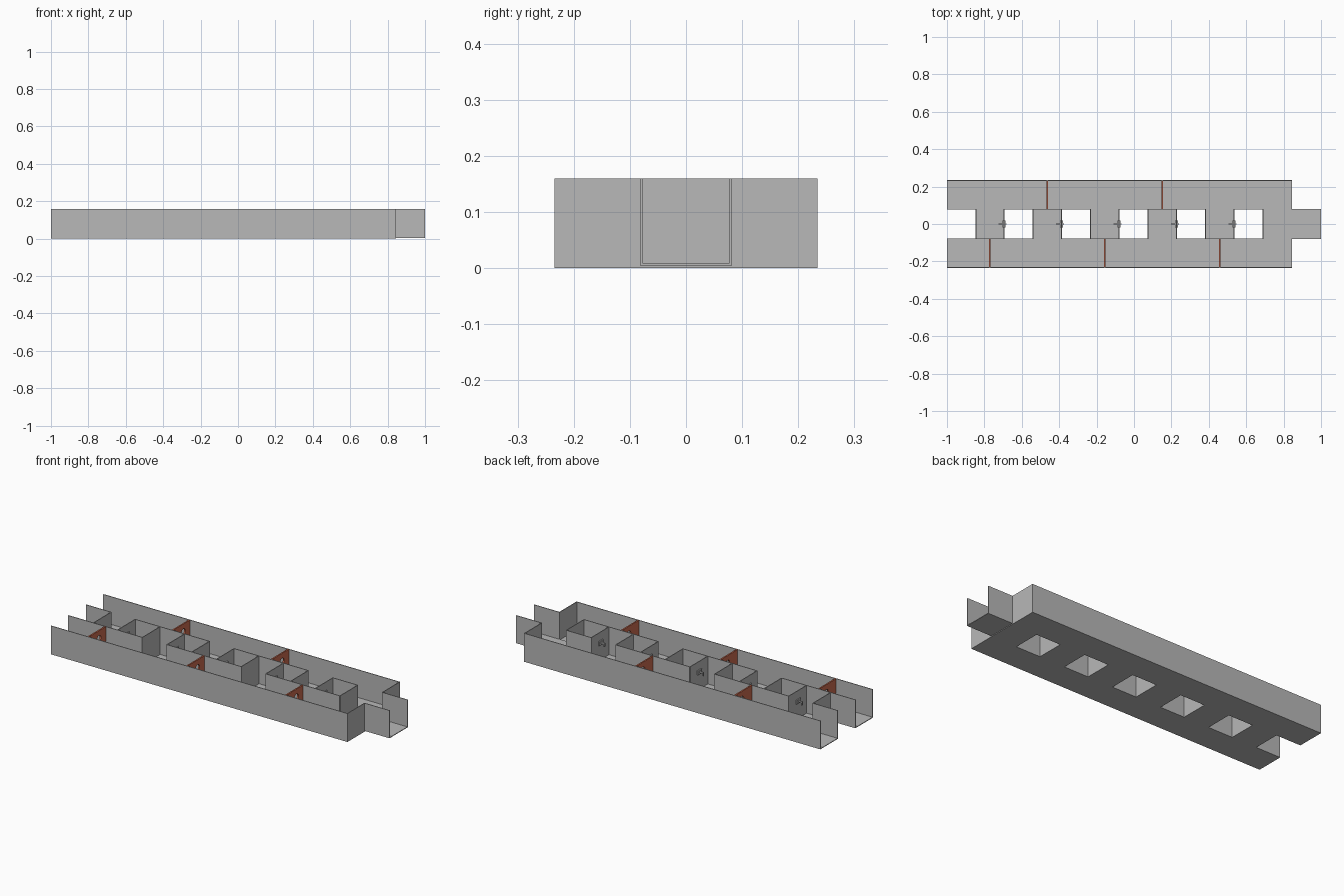
import bpy, bmesh, math
from mathutils import Matrix, Vector

if "Cube" in bpy.data.objects:
    bpy.data.objects.remove(bpy.data.objects["Cube"])

T = 0.004            # sheet thickness
H = 0.16             # wall height
OUT, INN = 0.234, 0.079   # outer and inner wall offsets
L, END, TIP = -1.0, 0.845, 1.0
PITCH, W = 0.3075, 0.155
holes = [(-0.695 + i * PITCH, -0.695 + i * PITCH + W) for i in range(5)]


def material(name, rgb):
    m = bpy.data.materials.new(name)
    m.diffuse_color = (*rgb, 1)
    m.use_nodes = True
    m.node_tree.nodes["Principled BSDF"].inputs["Base Color"].default_value = m.diffuse_color
    return m


GREY = material("sheet_grey", (0.48, 0.48, 0.48))
RUST = material("rust_red", (0.6, 0.15, 0.08))


def finish(name, bm, mat):
    me = bpy.data.meshes.new(name)
    bm.to_mesh(me)
    bm.free()
    me.materials.append(mat)
    ob = bpy.data.objects.new(name, me)
    bpy.context.collection.objects.link(ob)
    return ob


def box(bm, x0, x1, y0, y1, z0, z1):
    c = Vector(((x0 + x1) / 2, (y0 + y1) / 2, (z0 + z1) / 2))
    s = Matrix.Diagonal((x1 - x0, y1 - y0, z1 - z0, 1))
    bmesh.ops.create_cube(bm, size=1, matrix=Matrix.Translation(c) @ s)


def wall_x(bm, x0, x1, y):
    box(bm, x0, x1, y - T / 2, y + T / 2, 0, H)


def wall_y(bm, x, y0, y1):
    box(bm, x - T / 2, x + T / 2, y0, y1, 0, H)


# floor: two long strips joined by bridges between the openings
bm = bmesh.new()
for s in (-1, 1):
    a, b = sorted((s * INN, s * OUT))
    box(bm, L, END, a, b, 0, T)
starts = [L + W] + [h[1] for h in holes]
stops = [h[0] for h in holes] + [END]
for a, b in zip(starts, stops):
    box(bm, a, b, -INN, INN, 0, T)
finish("tray_floor", bm, GREY)

# outer walls and the closed right end
bm = bmesh.new()
for s in (-1, 1):
    wall_x(bm, L, END, s * (OUT - T / 2))
    a, b = sorted((s * INN, s * OUT))
    wall_y(bm, END - T / 2, a, b)
finish("outer_walls", bm, GREY)

# shafts around the openings and the left notch
bm = bmesh.new()
for a, b in holes:
    for s in (-1, 1):
        wall_x(bm, a, b, s * INN)
    wall_y(bm, a, -INN, INN)
    wall_y(bm, b, -INN, INN)
for s in (-1, 1):
    wall_x(bm, L, L + W, s * INN)
wall_y(bm, L + W, -INN, INN)
finish("shaft_walls", bm, GREY)

# partition walls on alternating sides, making a winding channel
bm = bmesh.new()
for i, (a, b) in enumerate(list(zip(starts, stops))[:5]):
    wall_x(bm, a, b, INN * (-1 if i % 2 == 0 else 1))
finish("partition_walls", bm, GREY)

# outlet tongue at the right
bm = bmesh.new()
box(bm, holes[-1][1], TIP, -INN, INN, T, 2 * T)
for s in (-1, 1):
    box(bm, END - T, TIP, s * INN - T / 2, s * INN + T / 2, T, H)
finish("outlet_tongue", bm, GREY)


# baffle plates across the channel, each pierced by a round port
def baffle(x, side):
    bm = bmesh.new()
    n, r, t = 16, 0.018, 0.008
    cy, cz = side * (INN + OUT) / 2 + 0.015, 0.115
    y0, y1 = sorted((side * (INN + T / 2), side * (OUT - T)))
    inner, outer = [], []
    for k in range(n):
        ang = math.pi / 4 + 2 * math.pi * k / n
        c, s = math.cos(ang), math.sin(ang)
        m = max(abs(c), abs(s))
        u, v = c / m, s / m
        inner.append(bm.verts.new((x - t / 2, cy + r * c, cz + r * s)))
        oy = cy + u * ((y1 - cy) if u > 0 else (cy - y0))
        oz = cz + v * ((H - cz) if v > 0 else (cz - T))
        outer.append(bm.verts.new((x - t / 2, oy, oz)))
    for k in range(n):
        j = (k + 1) % n
        bm.faces.new((inner[k], outer[k], outer[j], inner[j]))
    ext = bmesh.ops.extrude_face_region(bm, geom=bm.faces[:], use_keep_orig=True)
    bmesh.ops.translate(bm, vec=(t, 0, 0),
                        verts=[v for v in ext["geom"] if isinstance(v, bmesh.types.BMVert)])
    bmesh.ops.recalc_face_normals(bm, faces=bm.faces[:])
    finish("baffle_plate", bm, RUST)


for i, (a, b) in enumerate(list(zip(starts, stops))[:5]):
    baffle((a + b) / 2, -1 if i % 2 == 0 else 1)

# small fittings on the left face of every shaft
bm = bmesh.new()
for a, b in holes:
    box(bm, a - 0.03, a + 0.012, -0.004, 0.004, 0.098, 0.106)
    box(bm, a - 0.008, a + 0.008, -0.018, 0.018, 0.09, 0.114)
    box(bm, a - 0.03, a - 0.024, -0.004, 0.004, 0.085, 0.106)
finish("shaft_fittings", bm, GREY)
